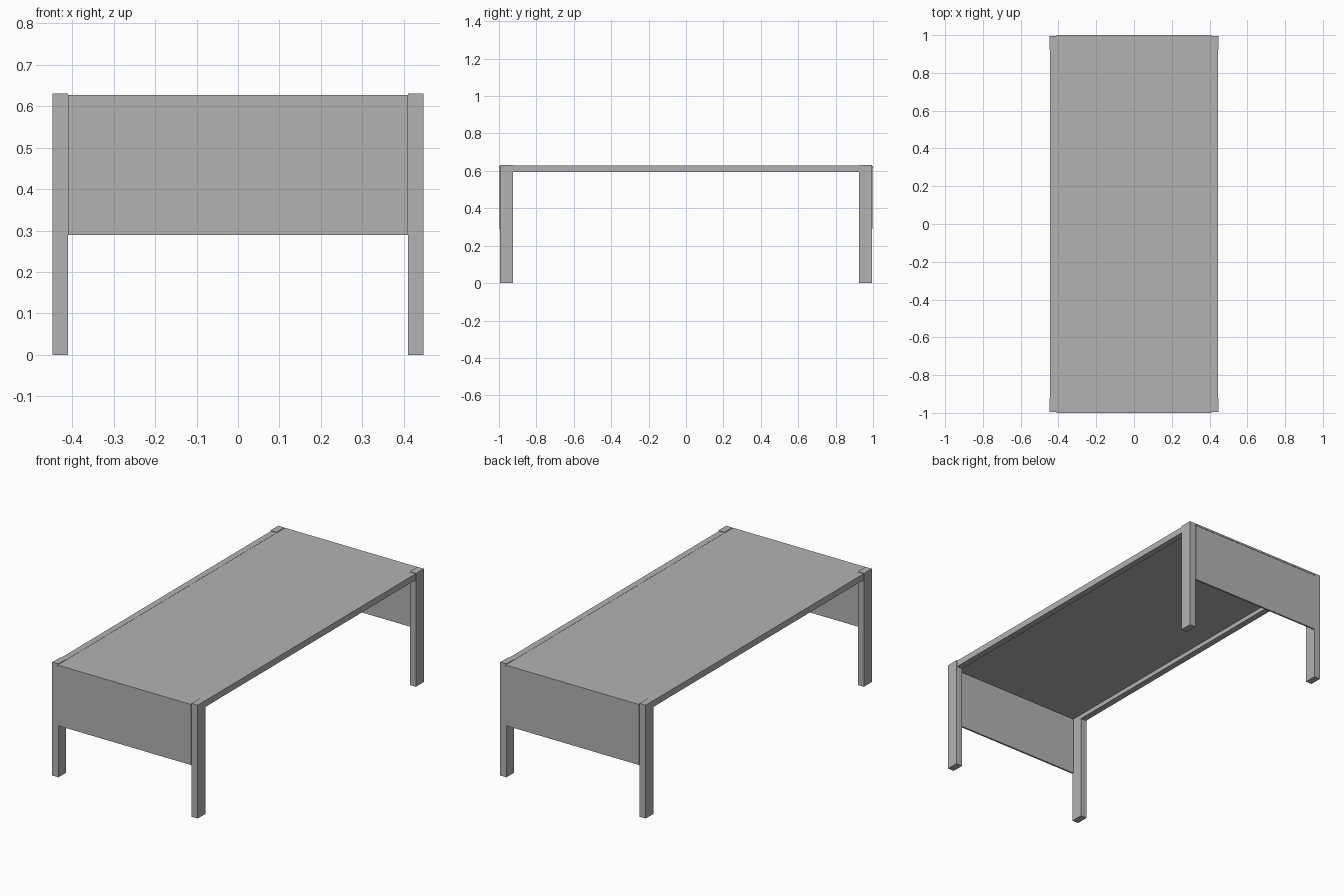
import bpy
import bmesh
from mathutils import Vector

cube = bpy.data.objects.get("Cube")
if cube:
    bpy.data.objects.remove(cube, do_unlink=True)

# Single grey finish
grey = bpy.data.materials.new("plain grey")
grey.use_nodes = True
colour = (0.45, 0.45, 0.45, 1)
grey.diffuse_color = colour
grey.node_tree.nodes["Principled BSDF"].inputs["Base Color"].default_value = colour


def box(name, low, high):
    """Flat-sided box between two opposite corners."""
    low, high = Vector(low), Vector(high)
    bm = bmesh.new()
    bmesh.ops.create_cube(bm, size=1)
    for v in bm.verts:
        v.co = (low + high) / 2 + v.co * (high - low)
    mesh = bpy.data.meshes.new(name)
    bm.to_mesh(mesh)
    bm.free()
    mesh.materials.append(grey)
    obj = bpy.data.objects.new(name, mesh)
    bpy.context.collection.objects.link(obj)
    return obj


def span(sign, inner, outer):
    """Range between two distances on one side of the centre."""
    return sorted((sign * inner, sign * outer))


INNER_X, OUTER_X = 0.41, 0.448
INNER_Y, LEG_Y = 0.925, 0.994
TOP_Z, LEG_Z = 0.627, 0.631
TOP_UNDER = 0.617

# Thin table top between the side rails
box("table_top", (-INNER_X, -1, TOP_UNDER), (INNER_X, 1, TOP_Z))

# Four square legs
for sx, side in ((1, "left"), (-1, "right")):
    x0, x1 = span(sx, INNER_X, OUTER_X)
    for sy, end in ((-1, "front"), (1, "back")):
        y0, y1 = span(sy, INNER_Y, LEG_Y)
        box(f"{end}_{side}_leg", (x0, y0, 0), (x1, y1, LEG_Z))
    # Long rail joining the legs on this side
    x0, x1 = span(sx, INNER_X, OUTER_X - 0.003)
    box(f"{side}_rail", (x0, -INNER_Y, 0.593), (x1, INNER_Y, TOP_Z + 0.001))

# Thin modesty panels at both ends
for sy, end in ((-1, "front"), (1, "back")):
    y0, y1 = span(sy, 0.988, 0.998)
    box(f"{end}_panel", (-INNER_X, y0, 0.289), (INNER_X, y1, TOP_UNDER))
